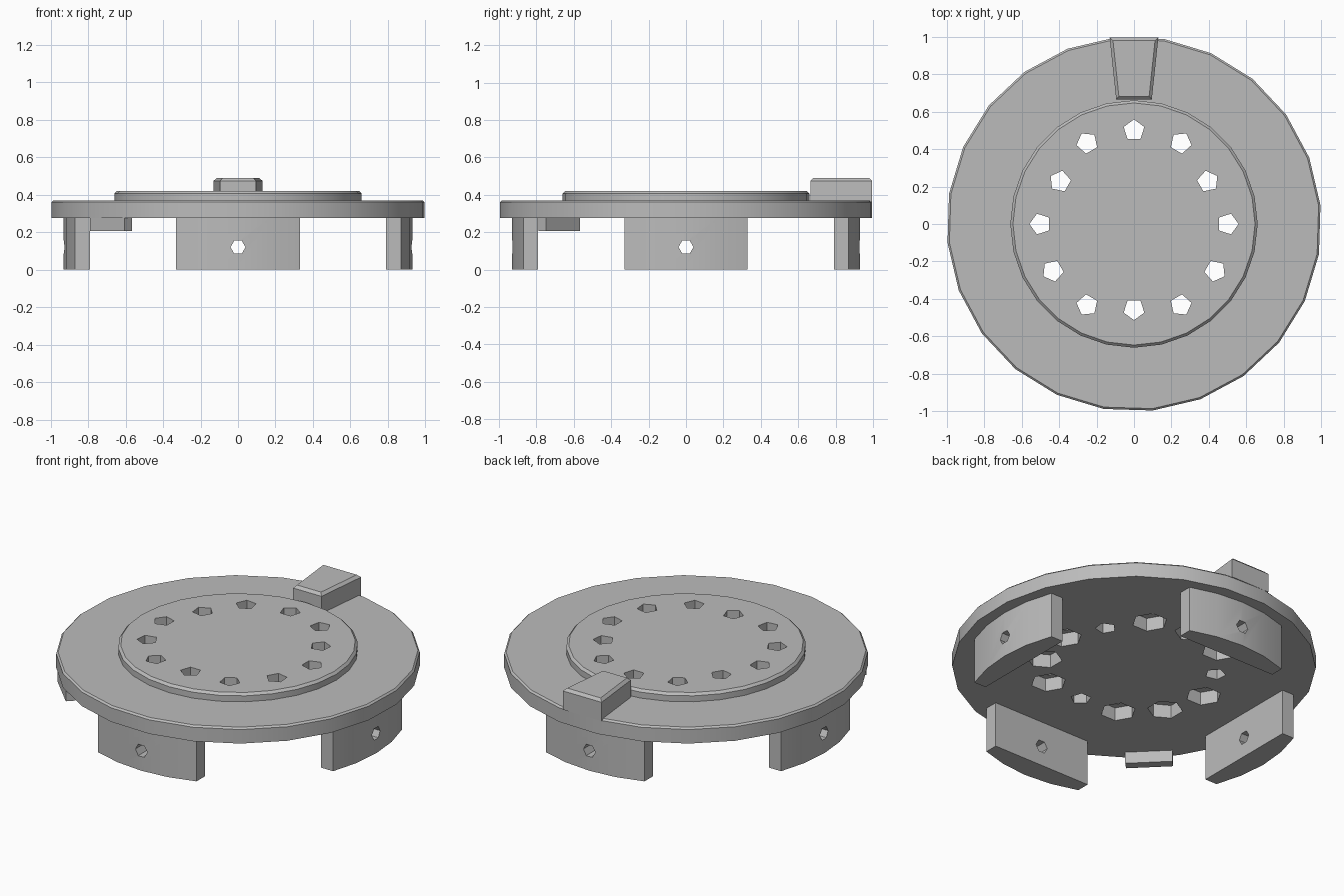
import bpy, bmesh, math
from mathutils import Matrix, Vector

old = bpy.data.objects.get("Cube")
if old:
    bpy.data.objects.remove(old, do_unlink=True)

GREY = (0.5, 0.5, 0.5, 1)
mat = bpy.data.materials.new("plain grey")
mat.use_nodes = True
mat.diffuse_color = GREY
mat.node_tree.nodes["Principled BSDF"].inputs["Base Color"].default_value = GREY


def finish(name, bm, smooth=True):
    """Turn a bmesh into a named, coloured object."""
    bmesh.ops.recalc_face_normals(bm, faces=bm.faces[:])
    mesh = bpy.data.meshes.new(name)
    bm.to_mesh(mesh)
    bm.free()
    mesh.materials.append(mat)
    obj = bpy.data.objects.new(name, mesh)
    bpy.context.collection.objects.link(obj)
    if smooth:
        activate(obj)
        bpy.ops.object.shade_smooth_by_angle(angle=math.radians(25))
    return obj


def activate(obj):
    bpy.ops.object.select_all(action='DESELECT')
    obj.select_set(True)
    bpy.context.view_layer.objects.active = obj


def prism(bm, outline, z0, z1):
    """Extrude a flat outline from z0 to z1; returns the top face."""
    low = [bm.verts.new((x, y, z0)) for x, y in outline]
    high = [bm.verts.new((x, y, z1)) for x, y in outline]
    bm.faces.new(low[::-1])
    top = bm.faces.new(high)
    n = len(outline)
    for i in range(n):
        j = (i + 1) % n
        bm.faces.new((low[i], low[j], high[j], high[i]))
    return top


def ring(radius, sides, cx=0, cy=0, turn=0):
    return [(cx + radius * math.cos(turn + math.tau * i / sides),
             cy + radius * math.sin(turn + math.tau * i / sides)) for i in range(sides)]


def disc(name, radius, sides, z0, z1, bevel, turn):
    bm = bmesh.new()
    top = prism(bm, ring(radius, sides, turn=turn), z0, z1)
    bmesh.ops.bevel(bm, geom=top.edges[:], offset=bevel, segments=1, affect='EDGES')
    return finish(name, bm, smooth=False)


def cut(obj, cutter):
    cutter.hide_render = True
    mod = obj.modifiers.new("holes", 'BOOLEAN')
    mod.operation = 'DIFFERENCE'
    mod.solver = 'EXACT'
    mod.object = cutter
    activate(obj)
    bpy.ops.object.modifier_apply(modifier=mod.name)
    bpy.ops.object.shade_smooth_by_angle(angle=math.radians(25))


# Main plate and raised centre disc
plate = disc("base_plate", 1.0, 24, 0.275, 0.37, 0.01, 0.1)
raised = disc("raised_disc", 0.66, 28, 0.37, 0.42, 0.014, 0.0)

# Ring of twelve holes; every fourth is plain and slightly further in
holes, sockets = bmesh.new(), bmesh.new()
for i in range(12):
    plain = i % 4 == 1
    a = math.tau * i / 12
    r = 0.455 if plain else 0.5
    x, y = r * math.cos(a), r * math.sin(a)
    prism(holes, ring(0.058, 5, x, y, a), 0.2, 0.5)
    if not plain:
        prism(sockets, ring(0.098, 6, x, y, a), 0.2, 0.355)
hole_cutter = finish("hole_cutter", holes, False)
socket_cutter = finish("socket_cutter", sockets, False)
cut(plate, socket_cutter)
cut(plate, hole_cutter)
cut(raised, hole_cutter)

# Four legs: flat inside, curved outside, each with a cross hole
span = math.asin(0.33 / 0.93)
arc = [(0.93 * math.cos(t * span), 0.93 * math.sin(t * span))
       for t in (-1, -0.5, 0, 0.5, 1)]
pin = bmesh.new()
bmesh.ops.create_cone(pin, cap_ends=True, segments=6, radius1=0.04, radius2=0.04, depth=3,
                      matrix=Matrix.Translation((0, 0, 0.12)) @ Matrix.Rotation(math.pi / 2, 4, 'Y'))
pin_cutter = finish("pin_cutter", pin, False)
for i, side in enumerate(("left", "back", "right", "front")):
    bm = bmesh.new()
    prism(bm, [(0.79, -0.33)] + arc + [(0.79, 0.33)], 0, 0.275)
    leg = finish(side + "_leg", bm, False)
    cut(leg, pin_cutter)
    leg.data.transform(Matrix.Rotation(i * math.pi / 2, 4, 'Z'))

# Wedge-shaped pointer on the rim at the back
bm = bmesh.new()
top = prism(bm, [(-0.095, 0.665), (0.095, 0.665), (0.13, 0.995), (-0.13, 0.995)], 0.36, 0.49)
bmesh.ops.bevel(bm, geom=top.edges[:], offset=0.016, segments=1, affect='EDGES')
finish("pointer_block", bm, False)

# Small tab hanging under the rim
bm = bmesh.new()
prism(bm, [(0.93, -0.13), (0.985, -0.13), (0.985, 0.13), (0.93, 0.13)], 0.205, 0.28)
bm.transform(Matrix.Rotation(math.radians(225), 4, 'Z'))
finish("rim_tab", bm, False)

# Cutters are no longer needed
for helper in (hole_cutter, socket_cutter, pin_cutter):
    bpy.data.objects.remove(helper, do_unlink=True)
